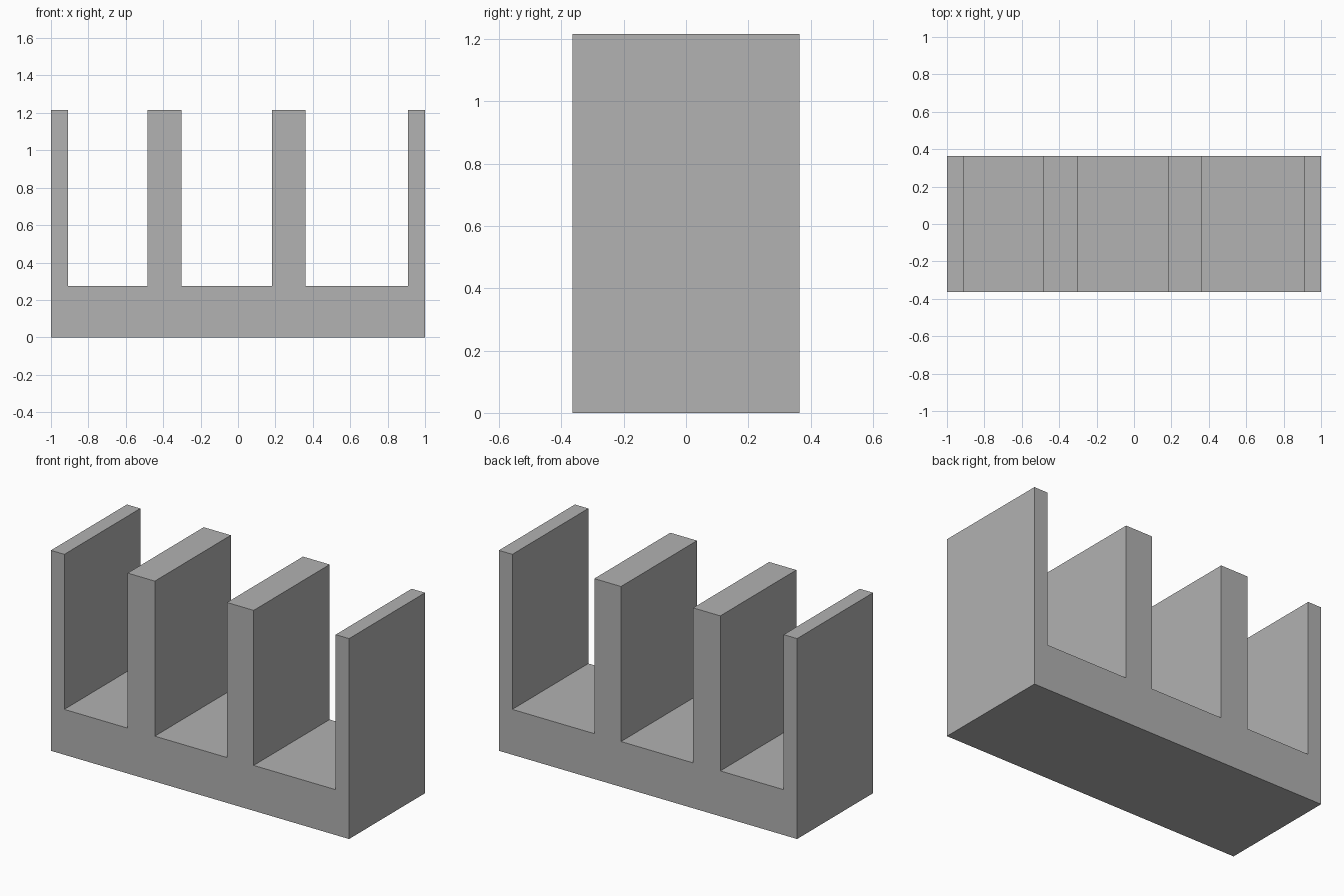
import bpy
import bmesh

if "Cube" in bpy.data.objects:
    bpy.data.objects.remove(bpy.data.objects["Cube"])

HALF_DEPTH = 0.364
FLOOR, TOP = 0.275, 1.215
# left and right edge of each upright
UPRIGHTS = [(-1.0, -0.91), (-0.485, -0.303), (0.181, 0.36), (0.91, 1.0)]

# comb-shaped front outline: base corners, then uprights from right to left
outline = [(-1.0, 0.0), (1.0, 0.0)]
for left, right in reversed(UPRIGHTS):
    if right < 1.0:
        outline.append((right, FLOOR))
    outline += [(right, TOP), (left, TOP)]
    if left > -1.0:
        outline.append((left, FLOOR))

# extrude the outline from front to back
bm = bmesh.new()
face = bm.faces.new([bm.verts.new((x, -HALF_DEPTH, z)) for x, z in outline])
extruded = bmesh.ops.extrude_face_region(bm, geom=[face])
back_verts = [g for g in extruded["geom"] if isinstance(g, bmesh.types.BMVert)]
bmesh.ops.translate(bm, verts=back_verts, vec=(0, 2 * HALF_DEPTH, 0))
bmesh.ops.recalc_face_normals(bm, faces=bm.faces)

mesh = bpy.data.meshes.new("slotted_rack")
bm.to_mesh(mesh)
bm.free()

# single plain grey
grey = bpy.data.materials.new("grey")
grey.diffuse_color = (0.445, 0.445, 0.445, 1.0)
grey.use_nodes = True
grey.node_tree.nodes["Principled BSDF"].inputs["Base Color"].default_value = grey.diffuse_color
mesh.materials.append(grey)

rack = bpy.data.objects.new("slotted_rack", mesh)
bpy.context.collection.objects.link(rack)
